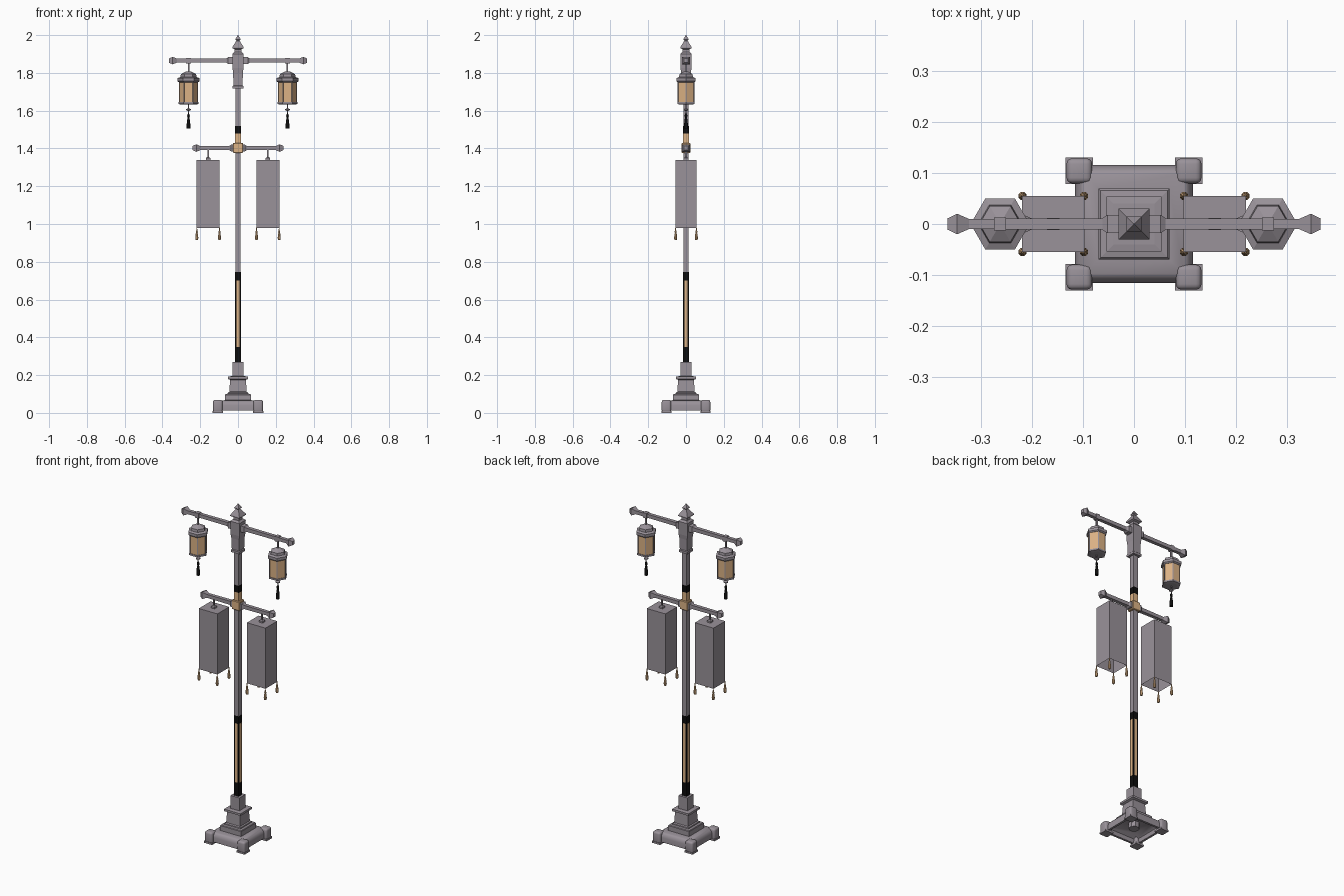
import bpy, bmesh, math
from mathutils import Matrix, Vector

if "Cube" in bpy.data.objects:
    bpy.data.objects.remove(bpy.data.objects["Cube"])


def material(name, rgb):
    m = bpy.data.materials.new(name)
    m.diffuse_color = (*rgb, 1)
    m.use_nodes = True
    m.node_tree.nodes["Principled BSDF"].inputs["Base Color"].default_value = m.diffuse_color
    return m


GREY = material("grey_metal", (0.32, 0.287, 0.32))
TAN = material("warm_tan", (0.72, 0.45, 0.235))
BLACK = material("black_lacquer", (0.004, 0.004, 0.004))


def finish(name, bm, mat, smooth=False):
    bmesh.ops.recalc_face_normals(bm, faces=bm.faces)
    me = bpy.data.meshes.new(name)
    bm.to_mesh(me)
    bm.free()
    me.materials.append(mat)
    if smooth:
        for p in me.polygons:
            p.use_smooth = True
        me.set_sharp_from_angle(angle=math.radians(40))
    ob = bpy.data.objects.new(name, me)
    bpy.context.collection.objects.link(ob)
    return ob


def loft(name, profile, n, mat, loc=(0, 0, 0), along_x=False, turn=None, smooth=False):
    """Stack of n-sided rings; profile holds (half width, height)."""
    bm = bmesh.new()
    turn = math.pi / n if turn is None else turn
    rings = []
    for r, z in profile:
        R = r / math.cos(math.pi / n)
        rings.append([bm.verts.new((R * math.cos(turn + 2 * math.pi * i / n),
                                    R * math.sin(turn + 2 * math.pi * i / n), z)) for i in range(n)])
    for a, b in zip(rings, rings[1:]):
        for i in range(n):
            j = (i + 1) % n
            bm.faces.new((a[i], a[j], b[j], b[i]))
    bm.faces.new(rings[0][::-1])
    bm.faces.new(rings[-1])
    m = Matrix.Translation(loc)
    if along_x:
        m = m @ Matrix.Rotation(math.pi / 2, 4, 'Y')
    bmesh.ops.transform(bm, matrix=m, verts=bm.verts)
    return finish(name, bm, mat, smooth)


def box(name, size, loc, mat, bevel=0, segments=1, open_bottom=False):
    bm = bmesh.new()
    bmesh.ops.create_cube(bm, size=1)
    bmesh.ops.scale(bm, vec=size, verts=bm.verts)
    bmesh.ops.translate(bm, vec=loc, verts=bm.verts)
    if bevel:
        bmesh.ops.bevel(bm, geom=bm.edges[:], offset=bevel, segments=segments, profile=0.5, affect='EDGES')
    ob = finish(name, bm, mat, segments > 1)
    if open_bottom:
        bm = bmesh.new()
        bm.from_mesh(ob.data)
        bmesh.ops.delete(bm, geom=[f for f in bm.faces if f.normal.z < -0.9], context='FACES_ONLY')
        bm.to_mesh(ob.data)
        bm.free()
    return ob


# Base: hollow rounded plinth, stepped pedestal and socket
loft("base_plinth", [(0.03, 0.058), (0.07, 0.055), (0.098, 0.035), (0.102, 0.012), (0.115, 0.012),
                     (0.115, 0.040), (0.112, 0.051), (0.106, 0.059), (0.097, 0.065), (0.070, 0.067)],
     4, GREY, smooth=True)
loft("pedestal", [(0.069, 0.064), (0.069, 0.096), (0.066, 0.100), (0.054, 0.102), (0.053, 0.108),
                  (0.046, 0.112), (0.042, 0.175), (0.054, 0.180), (0.054, 0.192), (0.040, 0.194)], 4, GREY)
loft("socket", [(0.029, 0.190), (0.029, 0.270)], 4, GREY)
loft("base_core", [(0.028, 0.025), (0.028, 0.06)], 8, GREY)
for sx in (-1, 1):
    for sy in (-1, 1):
        c = (sx * 0.107, sy * 0.104)
        box("foot_plate", (0.054, 0.052, 0.010), (*c, 0.005), GREY)
        box("foot", (0.050, 0.049, 0.066), (*c, 0.036), GREY, 0.011, 3)

# Square pole with black lacquered sleeves and tan panels
loft("pole", [(0.0145, 0.26), (0.0145, 1.73)], 4, GREY)
loft("lower_sleeve", [(0.0155, 0.268), (0.0155, 0.745)], 4, BLACK)
for size in ((0.017, 0.0325, 0.35), (0.0325, 0.017, 0.35)):
    box("sleeve_panel", size, (0, 0, 0.525), TAN)
loft("upper_sleeve", [(0.0155, 1.375), (0.0155, 1.483)], 4, TAN)
loft("upper_band", [(0.0162, 1.480), (0.0162, 1.520)], 4, BLACK)
box("collar", (0.052, 0.046, 0.054), (0, 0, 1.403), TAN, 0.003)

# Capital and finial
loft("capital", [(0.028, 1.717), (0.028, 1.730), (0.024, 1.734), (0.026, 1.800),
                 (0.029, 1.825), (0.030, 1.900), (0.020, 1.910)], 4, GREY)
loft("finial", [(0.018, 1.908), (0.018, 1.925), (0.030, 1.930), (0.030, 1.937), (0.012, 1.965),
                (0.009, 1.970), (0.015, 1.977), (0.001, 2.0)], 4, GREY)


# Cross arms with flared ends
def arm(name, z, reach, hub):
    half = [(0.018, hub), (0.018, hub + 0.006), (0.011, hub + 0.016), (0.010, reach - 0.042),
            (0.020, reach - 0.019), (0.011, reach)]
    loft(name, [(r, -x) for r, x in half[::-1]] + half, 4, GREY, (0, 0, z), True)


arm("upper_arm", 1.865, 0.365, 0.046)
arm("lower_arm", 1.402, 0.240, 0.030)


def lantern(x):
    # Strap and hook
    box("lantern_strap", (0.024, 0.026, 0.030), (x, 0, 1.864), GREY)
    loft("lantern_hook", [(0.004, 1.800), (0.004, 1.855)], 4, GREY, (x, 0, 0))
    # Hexagonal roof, panes, corner bars and floor
    loft("lantern_roof", [(0.044, 1.750), (0.050, 1.756), (0.050, 1.772), (0.037, 1.778), (0.035, 1.793),
                          (0.010, 1.808)], 6, GREY, (x, 0, 0), turn=0)
    loft("lantern_panes", [(0.0425, 1.642), (0.0425, 1.752)], 6, TAN, (x, 0, 0), turn=0)
    for i in range(6):
        a = i * math.pi / 3
        loft("lantern_bar", [(0.0025, 1.642), (0.0025, 1.754)], 4, GREY,
             (x + 0.048 * math.cos(a), 0.048 * math.sin(a), 0), turn=a + math.pi / 4)
    loft("lantern_floor", [(0.030, 1.632), (0.046, 1.635), (0.046, 1.645)], 6, GREY, (x, 0, 0), turn=0)
    # Bead and black tassel
    loft("tassel_cord", [(0.002, 1.57), (0.002, 1.635)], 4, GREY, (x, 0, 0))
    loft("tassel_bead", [(0.004, 1.599), (0.012, 1.603), (0.012, 1.608), (0.004, 1.612)], 8, GREY, (x, 0, 0))
    loft("lantern_tassel", [(0.010, 1.506), (0.0095, 1.530), (0.006, 1.558), (0.004, 1.563),
                            (0.007, 1.570), (0.006, 1.580), (0.002, 1.587)], 10, BLACK, (x, 0, 0), smooth=True)


def banner(s):
    x = s * 0.158
    # Hanger and long open-bottomed shade
    loft("banner_hook", [(0.012, 1.338), (0.012, 1.350), (0.004, 1.354), (0.004, 1.395)], 4, GREY, (x, 0, 0))
    box("banner_shade", (0.122, 0.110, 0.360), (x, 0, 1.160), GREY, open_bottom=True)
    # Corner tassels
    for dx in (-0.060, 0.060):
        for y in (-0.055, 0.055):
            loft("corner_tassel", [(0.006, 0.915), (0.008, 0.925), (0.006, 0.948), (0.004, 0.952),
                                   (0.006, 0.958), (0.003, 0.966), (0.0015, 0.982)], 8, TAN,
                 (x + dx, y, 0), smooth=True)


for side in (-1, 1):
    lantern(side * 0.262)
    banner(side)
